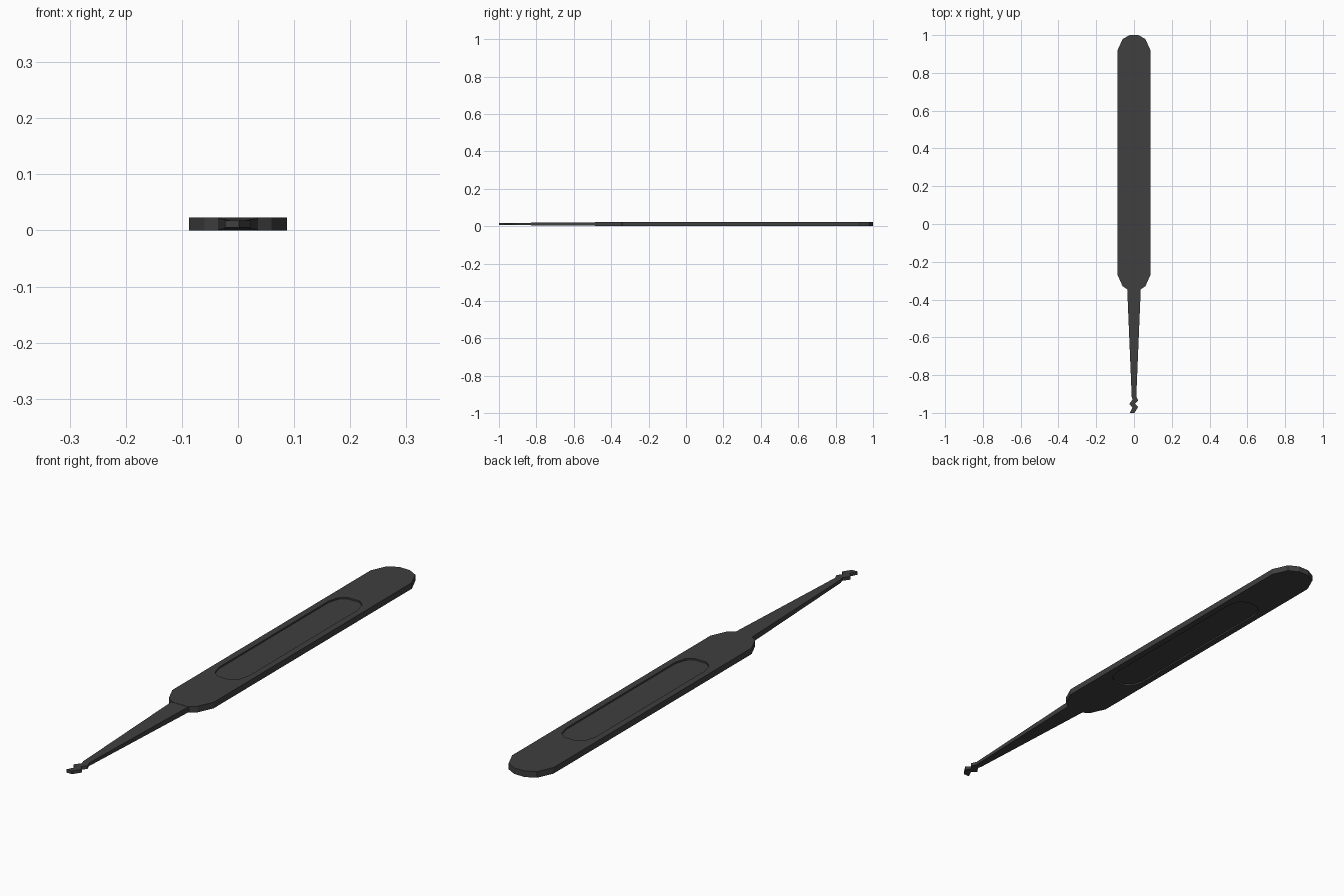
import bpy
import bmesh

if "Cube" in bpy.data.objects:
    bpy.data.objects.remove(bpy.data.objects["Cube"])

THICK = 0.023
MID = THICK / 2

steel = bpy.data.materials.new("dark_steel")
steel.use_nodes = True
colour = (0.05, 0.05, 0.05, 1)
steel.diffuse_color = colour
steel.node_tree.nodes["Principled BSDF"].inputs["Base Color"].default_value = colour


def loft(name, rings):
    """Skin a stack of equal-length point rings and cap both ends."""
    bm = bmesh.new()
    loops = [[bm.verts.new(p) for p in ring] for ring in rings]
    for a, b in zip(loops, loops[1:]):
        for i in range(len(a)):
            j = (i + 1) % len(a)
            bm.faces.new((a[i], a[j], b[j], b[i]))
    bm.faces.new(loops[0])
    bm.faces.new(loops[-1])
    bmesh.ops.recalc_face_normals(bm, faces=bm.faces)
    mesh = bpy.data.meshes.new(name)
    bm.to_mesh(mesh)
    bm.free()
    mesh.materials.append(steel)
    obj = bpy.data.objects.new(name, mesh)
    bpy.context.collection.objects.link(obj)
    return obj


def mirrored(side):
    """Close a right-hand outline with its mirror image."""
    return side + [(-x, y) for x, y in reversed(side)]


def at(outline, z):
    return [(x, y, z) for x, y in outline]


# Handle slab with a shallow rounded recess in both faces
body = mirrored([(0.03, -0.35), (0.06, -0.33), (0.087, -0.27),
                 (0.087, 0.92), (0.06, 0.98), (0.022, 1.0)])
recess = mirrored([(0.025, -0.087), (0.05, -0.067), (0.062, -0.025),
                   (0.062, 0.633), (0.05, 0.675), (0.025, 0.695)])
depth = 0.006
loft("handle", [at(recess, depth), at(recess, 0), at(body, 0),
                at(body, THICK), at(recess, THICK), at(recess, THICK - depth)])


# Shank narrowing in width and thickness towards the tip
def section(y, w, h):
    return [(-w, y, MID - h), (w, y, MID - h), (w, y, MID + h), (-w, y, MID + h)]


loft("shank", [section(-0.34, 0.036, 0.0105), section(-0.915, 0.012, 0.006)])

# Jagged tip: a strip whose edges zigzag out of step
tip_rows = [(-0.012, -0.912, 0.012, -0.912), (-0.008, -0.93, 0.022, -0.935),
            (-0.025, -0.953, 0.006, -0.951), (-0.008, -0.972, 0.022, -0.969),
            (-0.022, -1.0, 0.002, -1.0)]
left = [(r[0], r[1]) for r in tip_rows]
right = [(r[2], r[3]) for r in tip_rows]
tip = left + right[::-1]
loft("jagged_tip", [at(tip, MID - 0.006), at(tip, MID + 0.006)])
